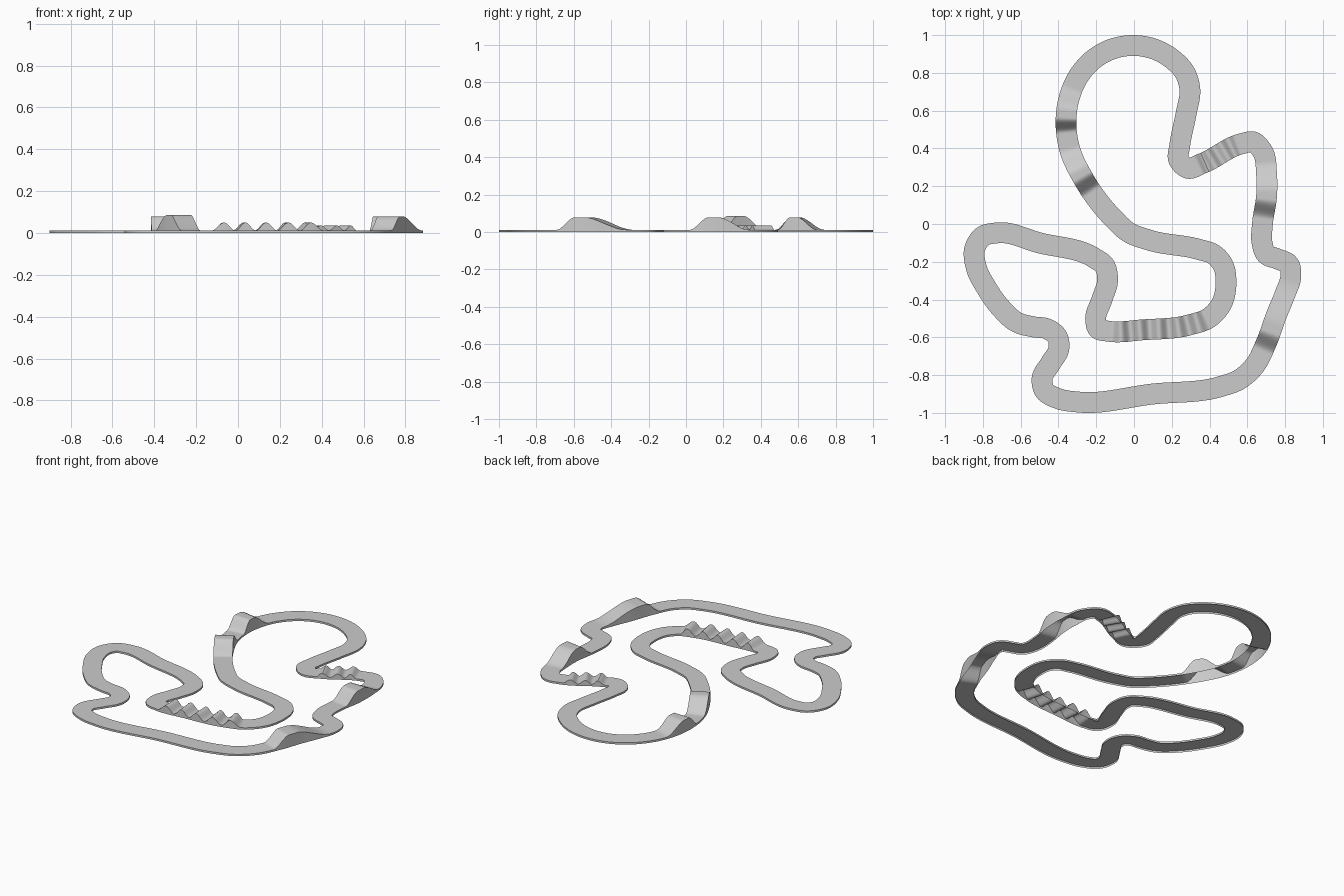
import bpy, bmesh, math
from mathutils import Vector

cube = bpy.data.objects.get("Cube")
if cube:
    bpy.data.objects.remove(cube)

HALF_WIDTH = 0.055
ROAD_HEIGHT = 0.012
STEP = 0.008

# Centre line of the closed circuit, clockwise from the far end
CENTRE_LINE = [
    (0, .945), (.11, .925), (.2, .875), (.27, .8), (.295, .72), (.275, .58), (.243, .42),
    (.237, .34), (.285, .295), (.36, .32), (.57, .425), (.63, .435), (.68, .385),
    (.702, .26), (.702, .15), (.68, 0), (.678, -.1), (.7, -.16), (.76, -.185),
    (.82, -.215), (.83, -.275), (.8, -.37), (.755, -.48), (.7, -.63), (.635, -.755),
    (.555, -.825), (.46, -.86), (.1, -.9), (-.3, -.942), (-.4, -.925), (-.475, -.88),
    (-.487, -.82), (-.44, -.735), (-.398, -.66), (-.405, -.6), (-.46, -.555),
    (-.53, -.545), (-.62, -.52), (-.7, -.45), (-.78, -.34), (-.835, -.23),
    (-.843, -.13), (-.8, -.065), (-.725, -.047), (-.5, -.1), (-.21, -.18),
    (-.155, -.222), (-.14, -.295), (-.17, -.4), (-.203, -.505), (-.19, -.555),
    (-.14, -.567), (.05, -.56), (.29, -.535), (.4, -.495), (.462, -.425), (.487, -.31),
    (.47, -.215), (.42, -.16), (.345, -.135), (.08, -.085), (-.03, -.043),
    (-.105, .025), (-.265, .235), (-.34, .395), (-.36, .53), (-.345, .66),
    (-.295, .78), (-.21, .875), (-.105, .93),
]

# Jumps: side of the circuit, then where each climbs, levels, drops and ends in y
JUMPS = [
    (-1, .17, .25, .28, .4, .074),
    (-1, .485, .56, .6, .72, .067),
    (1, .03, .13, .17, .33, .067),
    (1, -.67, -.575, -.53, -.3, .067),
]

# Rows of small bumps: x range, y range, number of bumps, height
BUMP_ROWS = [
    (-.12, .385, -.62, -.48, 5, .038),
    (.34, .55, .28, .45, 3, .024),
]


def ease(value, low, high):
    t = min(1, max(0, (value - low) / (high - low)))
    return t * t * (3 - 2 * t)


def height(p):
    z = ROAD_HEIGHT
    for side, climb, level, drop, end, rise in JUMPS:
        on_side = p.x > 0.55 if side > 0 else -0.5 < p.x < -0.05
        if on_side:
            z += rise * ease(p.y, climb, level) * (1 - ease(p.y, drop, end))
    for x0, x1, y0, y1, count, rise in BUMP_ROWS:
        if x0 < p.x < x1 and y0 < p.y < y1:
            phase = (p.x - x0) / (x1 - x0) * count
            z += rise * (1 - math.cos(2 * math.pi * phase)) / 2
    return z


def smooth_loop(points):
    """Closed curve through the points, with tangents weighted by spacing."""
    pts = [Vector(p) for p in points]
    n = len(pts)
    gap = [(pts[(i + 1) % n] - pts[i]).length for i in range(n)]
    tangent = []
    for i in range(n):
        before = (pts[i] - pts[i - 1]) / gap[i - 1]
        after = (pts[(i + 1) % n] - pts[i]) / gap[i]
        tangent.append((before * gap[i] + after * gap[i - 1]) / (gap[i] + gap[i - 1]))
    samples = []
    for i in range(n):
        j = (i + 1) % n
        count = max(2, round(gap[i] / STEP))
        for k in range(count):
            t = k / count
            s = 1 - t
            samples.append(pts[i] * (s * s * (1 + 2 * t)) + pts[j] * (t * t * (3 - 2 * t))
                           + (tangent[i] * (t * s * s) - tangent[j] * (t * t * s)) * gap[i])
    return samples


# Road surface with side walls down to the ground, open underneath
bm = bmesh.new()
path = smooth_loop(CENTRE_LINE)
rings = []
for i, p in enumerate(path):
    along = (path[(i + 1) % len(path)] - path[i - 1]).normalized()
    across = Vector((-along.y, along.x)) * HALF_WIDTH
    left, right, z = p + across, p - across, height(p)
    section = [(left, 0), (left, z), (right, z), (right, 0)]
    rings.append([bm.verts.new((q.x, q.y, h)) for q, h in section])

for i, ring in enumerate(rings):
    following = rings[(i + 1) % len(rings)]
    for a in range(3):
        bm.faces.new((ring[a], following[a], following[a + 1], ring[a + 1]))
bm.normal_update()
if sum(f.normal.z for f in bm.faces) < 0:
    bmesh.ops.reverse_faces(bm, faces=bm.faces[:])

mesh = bpy.data.meshes.new("race_track")
bm.to_mesh(mesh)
bm.free()
track = bpy.data.objects.new("race_track", mesh)
bpy.context.collection.objects.link(track)

# Plain grey road
grey = bpy.data.materials.new("road_grey")
grey.use_nodes = True
colour = (0.6, 0.6, 0.6, 1)
grey.diffuse_color = colour
grey.node_tree.nodes["Principled BSDF"].inputs["Base Color"].default_value = colour
mesh.materials.append(grey)

bpy.ops.object.select_all(action="DESELECT")
track.select_set(True)
bpy.context.view_layer.objects.active = track
bpy.ops.object.shade_smooth_by_angle(angle=math.radians(35))
